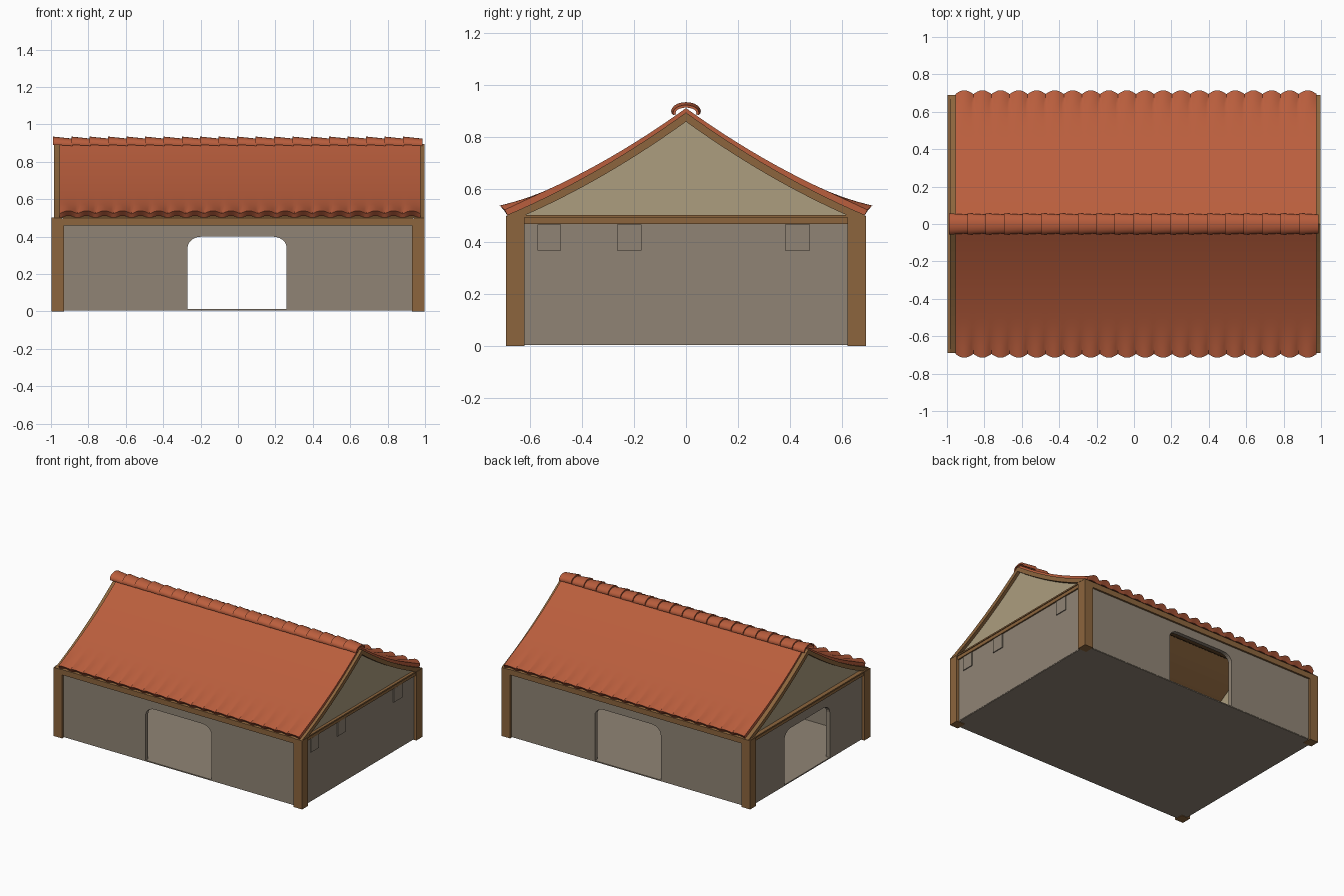
import bpy, bmesh, math

if "Cube" in bpy.data.objects:
    bpy.data.objects.remove(bpy.data.objects["Cube"])

def material(name, rgb):
    m = bpy.data.materials.new(name)
    lin = [(c / 255 / 12.92 if c < 11 else ((c / 255 + 0.055) / 1.055) ** 2.4) for c in rgb]
    m.diffuse_color = (*lin, 1)
    m.use_nodes = True
    m.node_tree.nodes["Principled BSDF"].inputs["Base Color"].default_value = m.diffuse_color
    return m

TILE = material("terracotta", (186, 94, 61))
WOOD = material("brown timber", (140, 101, 61))
STONE = material("grey stone", (144, 132, 117))
PLASTER = material("pale plaster", (172, 157, 127))

def finish(name, bm, mat, smooth=False):
    bmesh.ops.recalc_face_normals(bm, faces=bm.faces)
    me = bpy.data.meshes.new(name)
    bm.to_mesh(me)
    bm.free()
    ob = bpy.data.objects.new(name, me)
    bpy.context.collection.objects.link(ob)
    me.materials.append(mat)
    if smooth:
        bpy.ops.object.select_all(action='DESELECT')
        ob.select_set(True)
        bpy.context.view_layer.objects.active = ob
        bpy.ops.object.shade_smooth_by_angle(angle=math.radians(40))
    return ob

def loft(name, rings, mat, smooth=False):
    """Skin a list of closed rings and cap both ends."""
    bm = bmesh.new()
    vs = [[bm.verts.new(p) for p in r] for r in rings]
    n = len(vs[0])
    for a, b in zip(vs, vs[1:]):
        for i in range(n):
            j = (i + 1) % n
            bm.faces.new((a[i], a[j], b[j], b[i]))
    for r in (vs[0], vs[-1]):
        # profiles are strips: outer half forward, inner half back
        for i in range(n // 2 - 1):
            bm.faces.new((r[i], r[i + 1], r[n - 2 - i], r[n - 1 - i]))
    return finish(name, bm, mat, smooth)

def box(name, x0, x1, y0, y1, z0, z1, mat):
    bm = bmesh.new()
    bmesh.ops.create_cube(bm, size=1)
    for v in bm.verts:
        v.co = ((x0, x1)[v.co.x > 0], (y0, y1)[v.co.y > 0], (z0, z1)[v.co.z > 0])
    return finish(name, bm, mat)

def slab(name, outline, axis, a, b, mat):
    """Extrude a (u, z) outline along x or y from a to b."""
    bm = bmesh.new()
    put = lambda u, z, d: (d, u, z) if axis == 'x' else (u, d, z)
    f = bm.faces.new([bm.verts.new(put(u, z, a)) for u, z in outline])
    ext = bmesh.ops.extrude_face_region(bm, geom=[f], use_keep_orig=True)
    for v in ext["geom"]:
        if isinstance(v, bmesh.types.BMVert):
            v.co[0 if axis == 'x' else 1] = b
    return finish(name, bm, mat)

def door_wall(half, d0, d1):
    """Wall outline with a round-shouldered doorway from d0 to d1."""
    r, h = 0.075, 0.40
    pts = [(-half, 0.008), (d0, 0.008)]
    for i in range(7):
        t = math.pi / 2 * i / 6
        pts.append((d0 + r - r * math.cos(t), h - 0.06 + 0.06 * math.sin(t)))
    for i in range(7):
        t = math.pi / 2 * (1 - i / 6)
        pts.append((d1 - r + r * math.cos(t), h - 0.06 + 0.06 * math.sin(t)))
    return pts + [(d1, 0.008), (half, 0.008), (half, 0.49), (-half, 0.49)]

# Walls and floor
slab("front_wall", door_wall(0.98, -0.27, 0.26), 'y', -0.675, -0.645, STONE)
slab("back_wall", door_wall(0.98, -0.27, 0.26), 'y', 0.645, 0.675, STONE)
slab("left_wall", door_wall(0.645, -0.25, 0.27), 'x', -0.98, -0.95, STONE)
box("right_wall", 0.95, 0.98, -0.645, 0.645, 0.008, 0.49, STONE)
box("floor", -0.978, 0.978, -0.673, 0.673, 0.004, 0.012, STONE)

# Small wall plates under the eaves of the right end
for i, (a, b) in enumerate(((-0.57, -0.48), (-0.265, -0.17), (0.38, 0.475))):
    box(f"wall_plate_{i}", 0.979, 0.987, a, b, 0.365, 0.465, STONE)

# Corner posts and top beams
for sx in (-1, 1):
    for sy in (-1, 1):
        xs, ys = sorted((sx * 0.93, sx * 0.998)), sorted((sy * 0.62, sy * 0.69))
        box("corner_post", *xs, *ys, 0, 0.498, WOOD)
    xs = sorted((sx * 0.94, sx * 0.99))
    box("end_beam", *xs, -0.675, 0.675, 0.468, 0.492, WOOD)
    xs = sorted((sx * 0.94, sx * 0.996))
    box("end_tie", *xs, -0.685, 0.685, 0.492, 0.502, WOOD)
for sy in (-1, 1):
    ys = sorted((sy * 0.64, sy * 0.688))
    box("eave_beam", -0.935, 0.935, *ys, 0.46, 0.499, WOOD)

# Curved roof profiles, mirrored about y = 0
N = 14
def curve(top, k, end):
    return [(y, top - 0.72 * abs(y) + k * y * y)
            for y in [end * i / N for i in range(-N, N + 1)]]

# Timber roof deck showing as barge boards at both ends
deck = curve(0.895, 0.215, 0.69) + curve(0.86, 0.225, 0.62)[::-1]
loft("roof_deck", [[(x, y, z) for y, z in deck] for x in (-0.985, 0.998)], WOOD)

# Gable panels
inner = curve(0.862, 0.225, 0.63)
for name, a, b in (("left_gable", -0.965, -0.945), ("right_gable", 0.955, 0.975)):
    slab(name, [(-0.63, 0.49)] + inner + [(0.63, 0.49)], 'x', a, b, PLASTER)

# Tiled roof: smooth slope that breaks into rounded tile ends at the eaves
TILES, SEG = 20, 8
X0, X1 = -0.955, 0.977
rings = []
for i in range(TILES * SEG + 1):
    x = X0 + (X1 - X0) * i / (TILES * SEG)
    w = abs(math.sin(math.pi * i / SEG))
    ring = []
    for y, z in curve(0.912, 0.245, 0.695):
        f = max(0, (abs(y) - 0.52) / 0.175) ** 2
        ring.append((x, y + math.copysign(0.02 * f * w, y), z + f * (0.016 * w - 0.008)))
    for y, z in curve(0.893, 0.215, 0.685)[::-1]:
        f = max(0, (abs(y) - 0.52) / 0.165) ** 2
        ring.append((x, y, z + f * (0.012 * w - 0.002)))
    rings.append(ring)
loft("tiled_roof", rings, TILE, True)

# Overlapping half-round ridge tiles, wide end towards -x
def arc(x, ry, rz, zc):
    out = []
    for s in (0, 1):
        part = [(x, (ry - 0.01 * s) * math.cos(t), zc + (rz - 0.01 * s) * math.sin(t))
                for t in [math.pi * (-0.08 + 1.16 * k / 12) for k in range(13)]]
        out += part[::-1] if s else part
    return out

for i in range(20):
    x = -0.99 + i * 0.0985
    loft(f"ridge_tile_{i}", [arc(x, 0.057, 0.035, 0.9), arc(x + 0.104, 0.05, 0.031, 0.893)],
         TILE, True)
